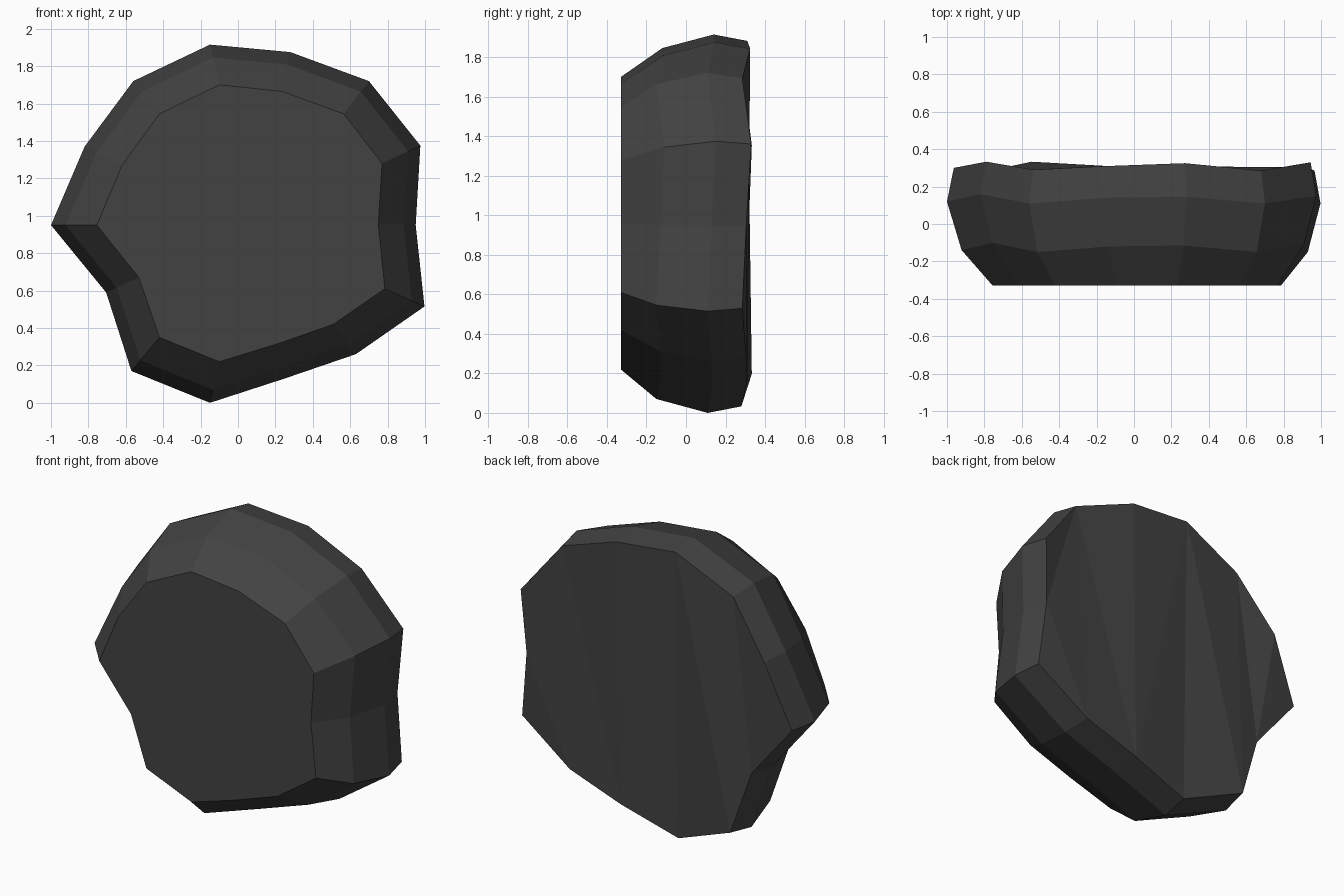
import bpy, bmesh
from mathutils import Vector

if "Cube" in bpy.data.objects:
    bpy.data.objects.remove(bpy.data.objects["Cube"])

# Widest outline and flat front outline as (x, z), matched point by point
outer = [(-1.0, .95), (-.82, 1.37), (-.56, 1.72), (-.15, 1.915), (.28, 1.875),
         (.70, 1.72), (.975, 1.375), (.95, .95), (.997, .515), (.63, .26),
         (.25, .13), (-.15, 0), (-.57, .17), (-.705, .59)]
front = [(-.755, .95), (-.62, 1.27), (-.42, 1.545), (-.10, 1.70), (.235, 1.665),
         (.565, 1.545), (.77, 1.28), (.75, .955), (.785, .61), (.51, .42),
         (.21, .315), (-.10, .22), (-.42, .35), (-.53, .67)]
# Depth of the widest ring and of the uneven back rim
outer_y = [.12, .16, .11, .14, .145, .11, .15, .13, .11, .13, .13, .11, .15, .13]
back_y = [.30, .333, .29, .31, .325, .285, .33, .305, .285, .305, .31, .28, .333, .305]

mat = bpy.data.materials.new("dark_stone")
mat.diffuse_color = (.055, .055, .055, 1)
mat.use_nodes = True
mat.node_tree.nodes["Principled BSDF"].inputs["Base Color"].default_value = mat.diffuse_color

bm = bmesh.new()


def ring(blend, depths):
    """Ring of points blended between the front and the widest outline."""
    verts = []
    for f, o, y in zip(front, outer, depths):
        x, z = Vector(f).lerp(Vector(o), blend)
        verts.append(bm.verts.new((x, y, z)))
    return verts


n = len(outer)
rings = [ring(0, [-.33] * n),
         ring(.68, [y - .26 for y in outer_y]),
         ring(1, outer_y),
         ring(.85, back_y)]

# Side bands between neighbouring rings
for a, b in zip(rings, rings[1:]):
    for i in range(n):
        j = (i + 1) % n
        bm.faces.new((a[i], a[j], b[j], b[i]))

# Flat front and faceted back
bm.faces.new(rings[0])
back = bm.faces.new(rings[-1])
bmesh.ops.triangulate(bm, faces=[back], ngon_method='BEAUTY')
bmesh.ops.recalc_face_normals(bm, faces=bm.faces[:])

mesh = bpy.data.meshes.new("rock_slab")
bm.to_mesh(mesh)
bm.free()
mesh.materials.append(mat)
slab = bpy.data.objects.new("rock_slab", mesh)
bpy.context.collection.objects.link(slab)
